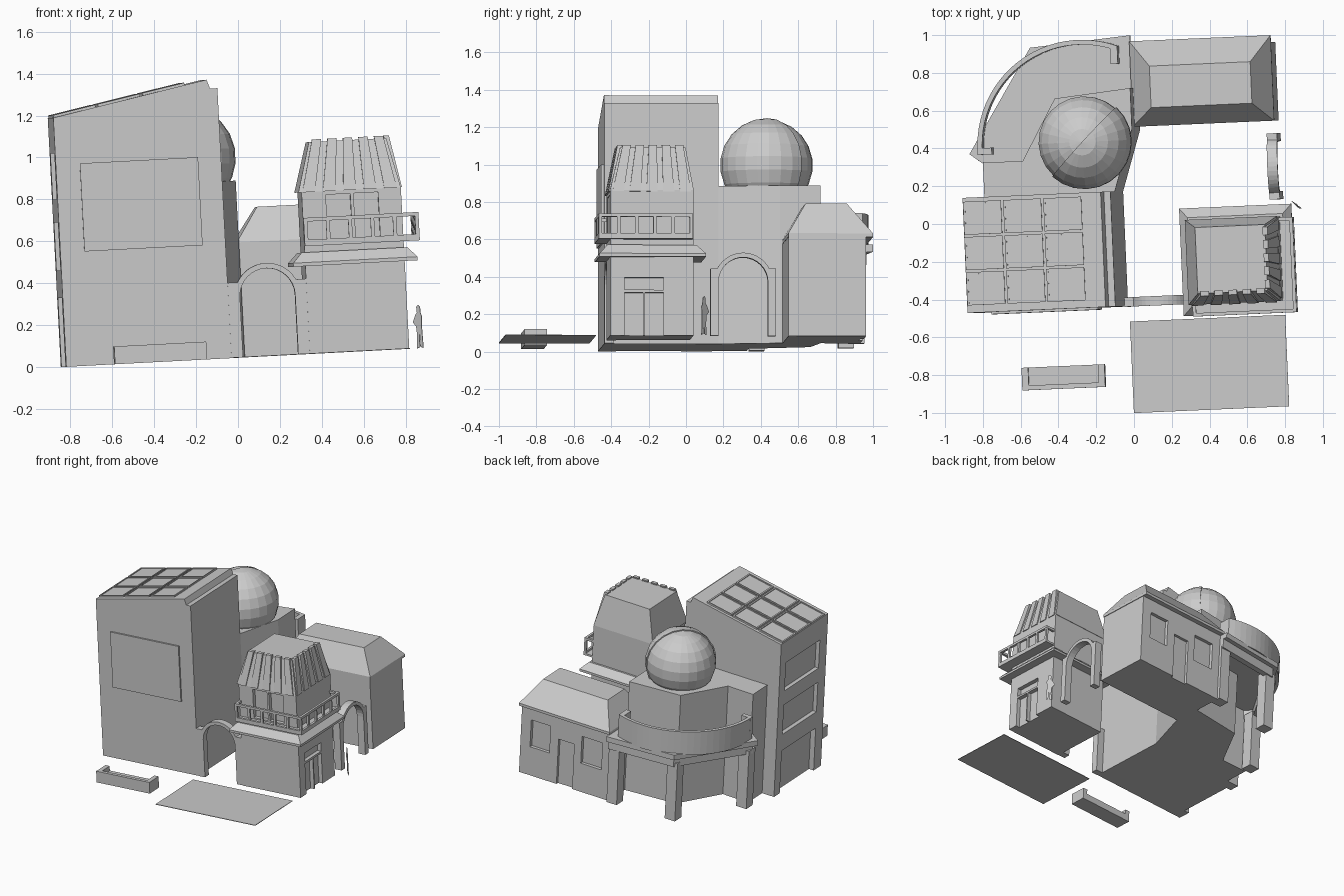
import bpy, bmesh
from math import sin, cos, pi, radians
from mathutils import Matrix, Vector

if "Cube" in bpy.data.objects:
    bpy.data.objects.remove(bpy.data.objects["Cube"])


def loft(name, *rings):
    """Closed solid through rings with equal point counts."""
    bm = bmesh.new()
    vs = [[bm.verts.new(p) for p in r] for r in rings]
    n = len(vs[0])
    bm.faces.new(vs[0])
    bm.faces.new(vs[-1])
    for a, b in zip(vs, vs[1:]):
        for i in range(n):
            bm.faces.new((a[i], a[(i + 1) % n], b[(i + 1) % n], b[i]))
    bmesh.ops.recalc_face_normals(bm, faces=bm.faces[:])
    me = bpy.data.meshes.new(name)
    bm.to_mesh(me)
    bm.free()
    ob = bpy.data.objects.new(name, me)
    bpy.context.collection.objects.link(ob)
    return ob


def rect(u0, u1, v0, v1, w):
    return [(u0, v0, w), (u1, v0, w), (u1, v1, w), (u0, v1, w)]


def box(name, u0, u1, v0, v1, w0, w1):
    return loft(name, rect(u0, u1, v0, v1, w0), rect(u0, u1, v0, v1, w1))


def plan(name, pts, w0, w1):
    return loft(name, [(u, v, w0) for u, v in pts], [(u, v, w1) for u, v in pts])


def cut(ob, *boxes):
    """Recess windows and doors into a wall."""
    for b in boxes:
        c = box("cutter", *b)
        m = ob.modifiers.new("cut", 'BOOLEAN')
        m.operation, m.solver, m.object = 'DIFFERENCE', 'EXACT', c
        dg = bpy.context.evaluated_depsgraph_get()
        me = bpy.data.meshes.new_from_object(ob.evaluated_get(dg))
        ob.modifiers.clear()
        ob.data = me
        bpy.data.objects.remove(c)


# Tower with sloping roof, recessed openings on the left side
prof = [(-.84, 0), (-.05, 0), (-.05, 1.29), (-.085, 1.29), (-.10, 1.333), (-.84, 1.19)]
tower = loft("tower", [(u, -.435, w) for u, w in prof], [(u, .175, w) for u, w in prof])
cut(tower, (-.9, -.81, -.34, .10, .80, 1.02), (-.9, -.81, -.34, .10, .46, .69),
    (-.9, -.80, -.34, .10, -.1, .33))
box("wall_panel", -.725, -.16, -.447, -.43, .545, .966)


def roof_w(u):
    return 1.19 + (u + .84) * .193


# Solar panels: raised frame with a lower pane
for i in range(3):
    for j in range(3):
        u0, v0 = -.838 + i * .215, -.395 + j * .187
        u1, v1 = u0 + .203, v0 + .175

        def ring(d, h):
            return [(u, v, roof_w(u) + h) for u, v in
                    ((u0 + d, v0 + d), (u1 - d, v0 + d), (u1 - d, v1 - d), (u0 + d, v1 - d))]
        loft("solar_panel", ring(0, -.005), ring(0, .012), ring(.01, .012), ring(.01, .006))

# Main body and round-dome base
body = [(-.742, .15), (-.742, .36), (-.532, .355), (-.347, .68), (.055, .718),
        (.055, .5), (-.05, .175), (-.05, .15)]
plan("dome_building", body, 0, .845)

# Dome from two half shells of slightly different size
for name, rad, side in (("dome_half_front", .252, 1), ("dome_half_back", .244, -1)):
    bm = bmesh.new()
    bmesh.ops.create_uvsphere(bm, u_segments=24, v_segments=11, radius=rad)
    cl = bmesh.ops.bisect_plane(bm, geom=bm.verts[:] + bm.edges[:] + bm.faces[:], plane_co=(0, 0, 0),
                                plane_no=Vector((-1, 1, 0)) * side, clear_outer=True)
    bmesh.ops.holes_fill(bm, edges=[e for e in bm.edges if e.is_boundary])
    bmesh.ops.translate(bm, verts=bm.verts, vec=(-.193, .443, .965))
    me = bpy.data.meshes.new(name)
    bm.to_mesh(me)
    bm.free()
    bpy.context.collection.objects.link(bpy.data.objects.new(name, me))

# Terrace slab, beam, columns and curved parapet
slab = [(-.742, .34), (-.828, .406), (-.483, .955), (.05, .998), (.05, .60), (-.3, .60), (-.5, .34)]
plan("terrace_slab", slab, .49, .53)
beam = [(-.742, .36), (-.79, .41), (-.465, .925), (.05, .965), (.05, .92), (-.44, .885), (-.74, .41), (-.7, .36)]
plan("terrace_beam", beam, .42, .49)
for u, v in ((-.745, .41), (-.45, .875), (.01, .91)):
    box("terrace_column", u - .042, u + .042, v - .042, v + .042, 0, .45)
angs = [radians(68 + 115 * i / 24) for i in range(25)]
arc = [(-.22 + .555 * cos(a), .43 + .555 * sin(a)) for a in angs]
arc += [(-.22 + .53 * cos(a), .43 + .53 * sin(a)) for a in reversed(angs)]
plan("terrace_parapet", arc, .52, .70)
box("parapet_end", -.05, -.012, .85, .945, .52, .70)
box("parapet_end", -.775, -.70, .40, .435, .52, .70)

# Rear house with hipped flat-topped roof
house = box("rear_house", .05, .79, .515, .93, 0, .54)
cut(house, (.55, .71, .905, 1, .22, .43), (.12, .29, .905, 1, .22, .43), (.35, .48, .91, 1, -.1, .35))
loft("rear_house_roof", rect(.045, .795, .513, .966, .53), rect(.045, .795, .513, .966, .55),
     rect(.155, .69, .61, .83, .715))

# Front house: walls, cornice, tapered roof
front = box("front_house", .325, .80, -.44, .005, 0, .78)
cut(front, (.44, .557, -.5, -.41, .54, .755), (.573, .69, -.5, -.41, .54, .755),
    (.77, .9, -.365, -.265, -.1, .23), (.77, .9, -.255, -.155, -.1, .23),
    (.77, .9, -.365, -.155, .245, .31))
loft("cornice", rect(.325, .80, -.44, .005, .42), rect(.265, .86, -.50, .07, .42),
     rect(.265, .86, -.50, .07, .437), rect(.31, .815, -.455, .02, .485))
B, T = (.31, .80, -.443, .008), (.375, .745, -.385, -.035)
loft("tapered_roof", rect(*B, .772), rect(*T, 1.01))

# Slats on front and right slopes of the tapered roof
for i in range(5):
    t = (i + .5) / 5

    def slat(R, w, h, d, right):
        if right:
            c = R[2] + (R[3] - R[2]) * t
            return rect(R[1] - .012, R[1] + d, c - h, c + h, w)
        c = R[0] + (R[1] - R[0]) * t
        return rect(c - h, c + h, R[2] - d, R[2] + .012, w)
    for right in (0, 1):
        loft("roof_slat", slat(B, .772, .03, .006, right), slat(T, 1.022, .022, .014, right))

# Balcony wrapping front and right
plan("balcony_floor", [(.325, -.505), (.875, -.505), (.875, .0), (.79, .0), (.79, -.43), (.325, -.43)], .515, .53)
for w0, w1 in ((.53, .545), (.632, .65)):
    box("rail_front", .325, .875, -.505, -.487, w0, w1)
    box("rail_right", .857, .875, -.487, .0, w0, w1)
for i in range(6):
    u, v = .325 + .1064 * i, -.505 + .0974 * i
    box("post_front", u, u + .018, -.504, -.488, .53, .64)
    box("post_right", .858, .874, v, v + .018, .53, .64)
box("balcony_return", .325, .343, -.487, -.43, .632, .65)
box("balcony_return", .79, .857, -.018, 0, .632, .65)


# Gateway arches: leg blocks with a round hood above
def arch(name, c, half, to3d):
    a0 = radians(27)
    ro, ri, wc = .157, .132, .288
    p = [(c - half, 0), (c - half, .36)]
    p += [(c + ro * cos(a), wc + ro * sin(a)) for a in
          (pi - a0 - (pi - 2 * a0) * i / 14 for i in range(15))]
    p += [(c + half, .36), (c + half, 0), (c + ri, 0)]
    p += [(c + ri * cos(pi * i / 16), wc + ri * sin(pi * i / 16)) for i in range(17)]
    p += [(c - ri, 0)]
    loft(name, [to3d(s, w, 0) for s, w in p], [to3d(s, w, 1) for s, w in p])


arch("front_arch", .1375, .1875, lambda s, w, k: (s, -.437 + .05 * k, w))
arch("side_arch", .272, .175, lambda s, w, k: (.742 + .055 * k, s, w))

# Lawn and bench
box("lawn", -.044, .78, -1.0, -.515, 0, .004)
box("bench_seat", -.59, -.22, -.83, -.735, 0, .05)
box("bench_back", -.59, -.22, -.855, -.83, 0, .085)
for u in (-.625, -.22):
    box("bench_arm", u, u + .035, -.855, -.735, 0, .085)

# Standing figure, flat card turned 45 degrees
fig = [(-.018, 0), (.0, .006), (.002, .09), (.006, .006), (.022, 0), (.018, .1), (.022, .15), (.014, .168),
       (.012, .198), (0, .207), (-.011, .198), (-.009, .17), (-.02, .16), (-.038, .125), (-.018, .105), (-.014, .06)]
loft("figure", *[[(.873 + s * .7 + k, .058 - s * .7 + k, w) for s, w in fig] for k in (0, .002)])

# Whole model sits slightly turned and tilted
M = Matrix.Translation((0, 0, .044)) @ Matrix.Rotation(radians(-3), 4, 'Y') @ Matrix.Rotation(radians(2.5), 4, 'Z')
for ob in bpy.context.collection.objects:
    ob.data.transform(M)
